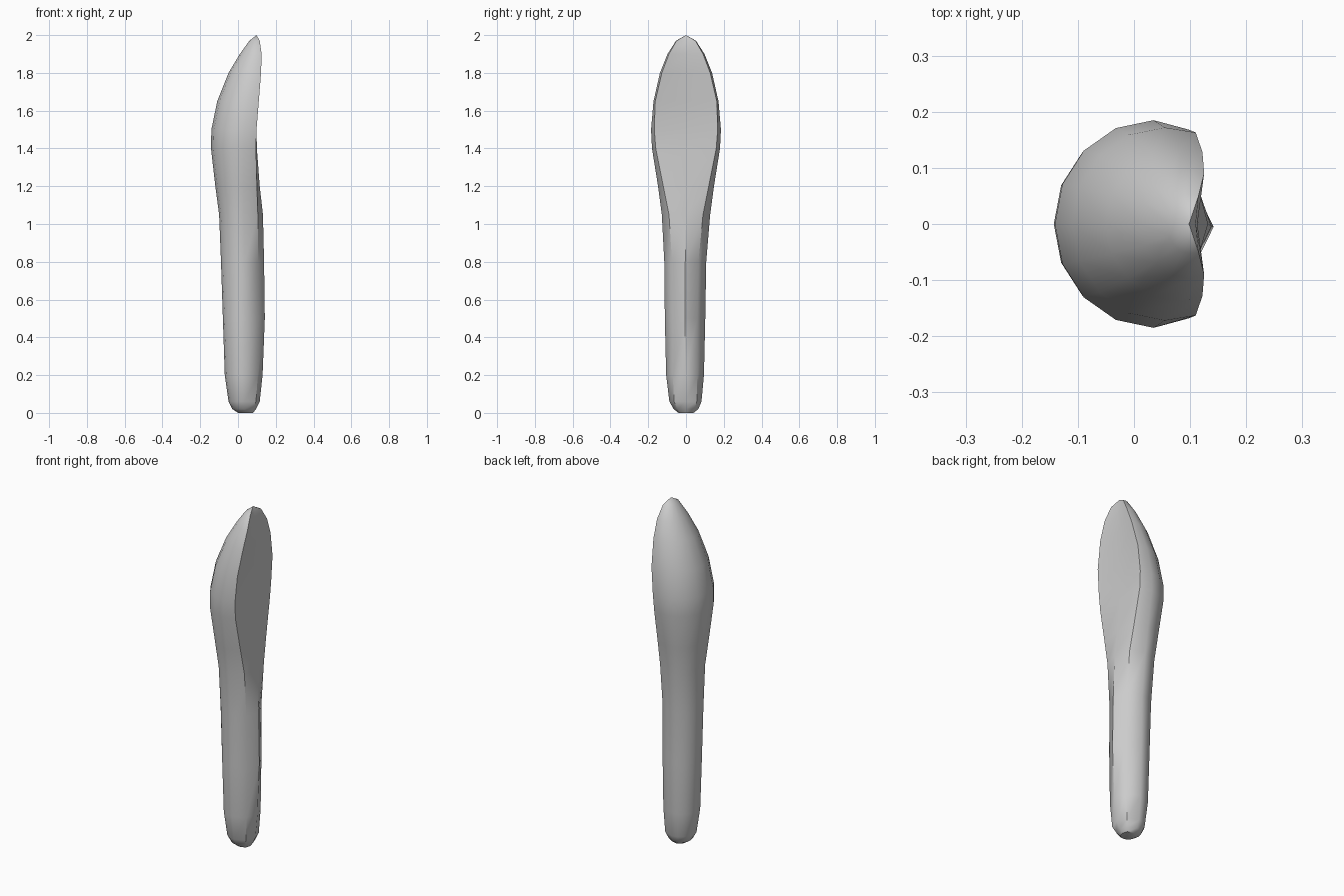
import bpy
import bmesh
from math import sin, cos, pi, radians

default_cube = bpy.data.objects.get("Cube")
if default_cube:
    bpy.data.objects.remove(default_cube, do_unlink=True)


def make_material(name, color):
    material = bpy.data.materials.new(name)
    material.use_nodes = True
    material.diffuse_color = color
    shader = material.node_tree.nodes["Principled BSDF"]
    shader.inputs["Base Color"].default_value = color
    return material


def cross_section(bm, z, back, face, edge_x, edge_y, wide_x, half_width, shift, steps=8):
    """Round back, two creased front edges and a front centre line."""
    outline = [(face, 0), (edge_x, edge_y)]
    for i in range(steps + 1):
        angle = pi * i / steps
        outline.append((wide_x - (wide_x - back) * sin(angle), half_width * cos(angle)))
    outline.append((edge_x, -edge_y))
    return [bm.verts.new((x, y + shift, z)) for x, y in outline]


def loft(name, sections, tip, material):
    bm = bmesh.new()
    rings = [cross_section(bm, *section) for section in sections]
    for lower, upper in zip(rings, rings[1:]):
        for i in range(len(lower)):
            j = (i + 1) % len(lower)
            bm.faces.new((lower[i], lower[j], upper[j], upper[i]))
    # Close the blunt butt and the pointed tip
    bm.faces.new(rings[0])
    point = bm.verts.new(tip)
    top = rings[-1]
    for i in range(len(top)):
        bm.faces.new((top[i], top[(i + 1) % len(top)], point))
    bmesh.ops.recalc_face_normals(bm, faces=bm.faces)
    mesh = bpy.data.meshes.new(name)
    bm.to_mesh(mesh)
    bm.free()
    mesh.materials.append(material)
    obj = bpy.data.objects.new(name, mesh)
    bpy.context.collection.objects.link(obj)
    return obj


grey = make_material("plain grey", (0.6, 0.6, 0.6, 1))

# Height, back, front centre, front edge x and y, widest x and y, sideways shift
sections = [
    (0, 0, .08, .07, .03, .04, .04, 0),
    (.02, -.03, .095, .08, .045, .035, .065, 0),
    (.06, -.05, .115, .095, .06, .035, .085, -.003),
    (.2, -.07, .13, .105, .065, .035, .1, -.005),
    (.5, -.08, .142, .11, .065, .035, .107, -.005),
    (.8, -.09, .138, .105, .07, .035, .111, -.004),
    (1.05, -.1, .132, .105, .09, .03, .128, 0),
    (1.2, -.12, .115, .1, .12, .03, .148, 0),
    (1.4, -.143, .1, .095, .16, .03, .18, 0),
    (1.5, -.141, .09, .098, .168, .035, .185, 0),
    (1.65, -.11, .095, .11, .163, .055, .172, 0),
    (1.8, -.05, .108, .122, .128, .085, .138, 0),
    (1.9, .01, .113, .125, .09, .1, .098, 0),
    (1.97, .06, .11, .115, .05, .1, .053, 0),
]

# Handle flowing into the pointed, flat-faced head
tool = loft("handle_and_head", sections, (.098, 0, 2), grey)
bpy.ops.object.select_all(action="DESELECT")
tool.select_set(True)
bpy.context.view_layer.objects.active = tool
bpy.ops.object.shade_smooth_by_angle(angle=radians(40))
